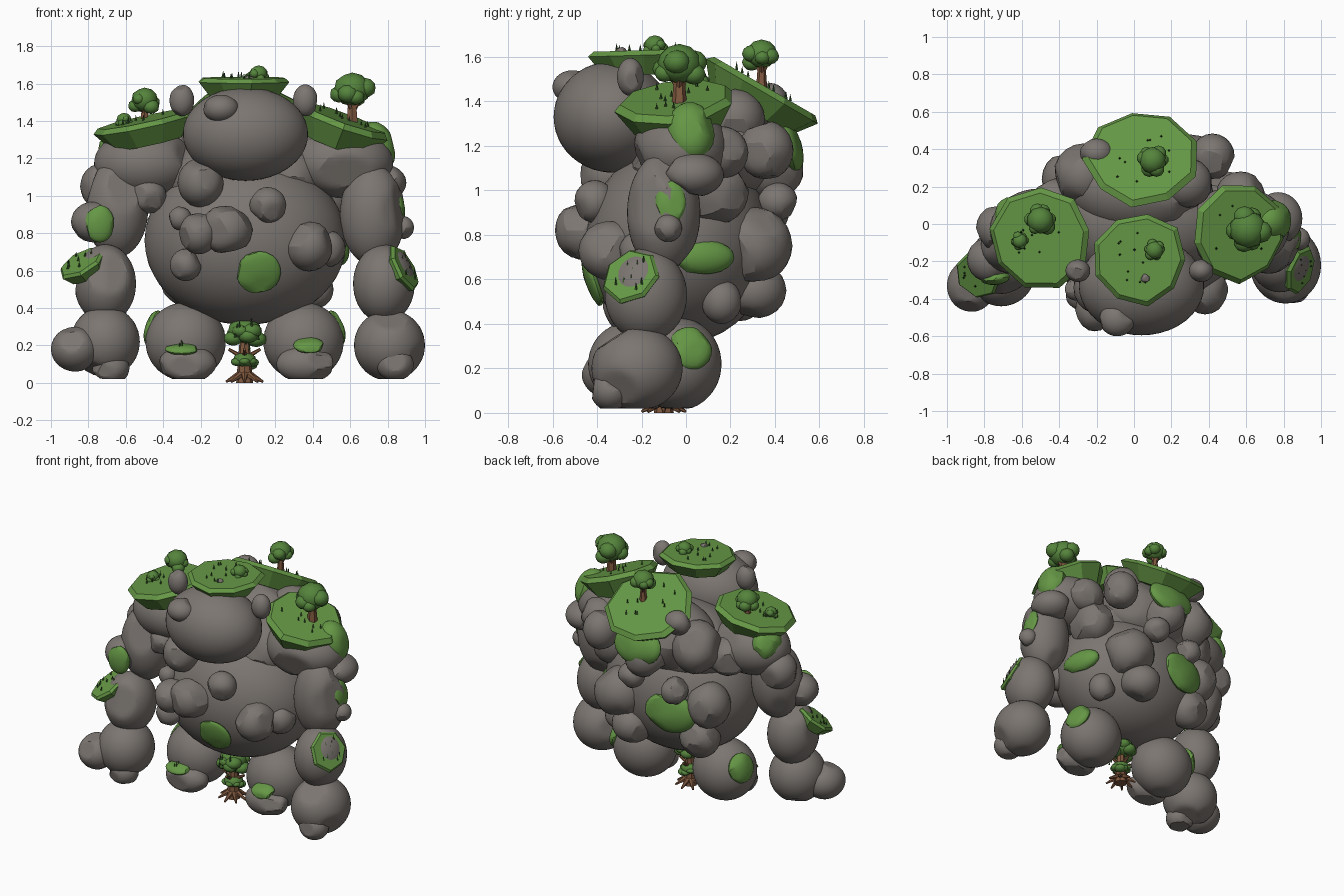
import bpy
import bmesh
import math
import random
from mathutils import Vector, Matrix

random.seed(7)
cube = bpy.data.objects.get("Cube")
if cube:
    bpy.data.objects.remove(cube, do_unlink=True)


def material(name, red, green, blue):
    mat = bpy.data.materials.new(name)
    mat.use_nodes = True
    colour = (red, green, blue, 1)
    mat.diffuse_color = colour
    mat.node_tree.nodes["Principled BSDF"].inputs["Base Color"].default_value = colour
    return mat


STONE = material("grey stone", .2, .18, .165)
MOSS = material("moss green", .13, .31, .06)
LEAF = material("leaf green", .09, .23, .045)
GRASS = material("dark grass", .04, .11, .025)
BARK = material("brown bark", .22, .1, .05)


def finish(name, bm, mat, angle=35):
    bmesh.ops.recalc_face_normals(bm, faces=bm.faces)
    mesh = bpy.data.meshes.new(name)
    bm.to_mesh(mesh)
    bm.free()
    mesh.shade_smooth()
    mesh.set_sharp_from_angle(angle=math.radians(angle))
    mesh.materials.append(mat)
    obj = bpy.data.objects.new(name, mesh)
    bpy.context.collection.objects.link(obj)


def facing(normal):
    return Vector(normal).to_track_quat('Z', 'Y').to_matrix().to_4x4()


def random_direction():
    return Vector([random.gauss(0, 1) for axis in range(3)]).normalized()


def boulder(name, loc, size, chips=0, mat=STONE, normal=(0, 0, 1), detail=4):
    """Ellipsoid with a few flat chipped faces, levelled off at the ground."""
    bm = bmesh.new()
    bmesh.ops.create_icosphere(bm, subdivisions=detail, radius=1)
    for chip in range(chips):
        direction, depth = random_direction(), random.uniform(.84, .94)
        for v in bm.verts:
            v.co -= direction * max(0, v.co.dot(direction) - depth)
    place = Matrix.Translation(loc) @ facing(normal) @ Matrix.Diagonal((*size, 1))
    bm.transform(place)
    for v in bm.verts:
        v.co.z = max(v.co.z, .02)
    finish(name, bm, mat, 22)


def rock(name, x, y, z, radius):
    size = [radius * random.uniform(.95, 1.12) for axis in range(3)]
    boulder(name, (x, y, z), size, chips=7, detail=3)


def moss_patch(name, loc, normal, width, height, depth=.03):
    boulder(name, loc, (width, height, depth), 7, MOSS, normal, 3)


def cone(bm, start, end, r_start, r_end, sides=6):
    start, end = Vector(start), Vector(end)
    place = Matrix.Translation((start + end) / 2) @ facing(end - start)
    bmesh.ops.create_cone(bm, cap_ends=True, segments=sides, radius1=r_start,
                          radius2=r_end, depth=(end - start).length, matrix=place)


def grass(name, loc, normal, spread, count):
    bm = bmesh.new()
    for blade in range(count):
        turn, reach = random.uniform(0, math.tau), spread * random.random() ** .5
        foot = Vector((math.cos(turn), math.sin(turn), 0)) * reach
        foot = Vector(loc) + facing(normal) @ foot
        cone(bm, foot, foot + Vector((0, 0, random.uniform(.025, .04))), .007, 0, 4)
    finish(name, bm, GRASS)


def moss_shelf(name, loc, normal, radius, depth, sides=9):
    """Broad faceted cap: nearly flat top, irregular rim, tapering underside."""
    bm = bmesh.new()
    wobble = [random.uniform(.95, 1.06) for side in range(sides)]
    rings = []
    for scale, drop in ((.9, 0), (1, .2), (.72, 1)):
        ring = []
        for i, w in enumerate(wobble):
            turn = math.tau * i / sides
            reach = radius * scale * w
            ring.append(bm.verts.new((reach * math.cos(turn), reach * math.sin(turn), -drop * depth)))
        rings.append(ring)
    for upper, lower in zip(rings, rings[1:]):
        for i in range(sides):
            j = (i + 1) % sides
            bm.faces.new((upper[i], upper[j], lower[j], lower[i]))
    bm.faces.new(rings[0])
    bm.faces.new(rings[-1])
    bm.transform(Matrix.Translation(loc) @ facing(normal))
    finish(name, bm, MOSS, 15)


def leaf_cluster(bm, centre, radius, flat=.9, lobes=6):
    parts = [(Vector(centre) + Vector((0, 0, radius * .15)), radius * .8)]
    for i in range(lobes):
        turn = math.tau * i / lobes + random.uniform(-.3, .3)
        offset = Vector((math.cos(turn), math.sin(turn), random.uniform(-.6, .5) * flat))
        parts.append((Vector(centre) + offset * radius * .55, radius * random.uniform(.36, .5)))
    for spot, size in parts:
        place = Matrix.Translation(spot) @ Matrix.Diagonal((size, size, size * flat, 1))
        bmesh.ops.create_icosphere(bm, subdivisions=2, radius=1, matrix=place)


def tree(name, base, height, radius):
    crown = Vector(base) + Vector((0, 0, height))
    bm = bmesh.new()
    cone(bm, base, crown, radius * .28, radius * .16)
    for i in range(3):
        turn = math.tau * i / 3
        side = Vector((math.cos(turn), math.sin(turn), 0)) * radius * .5
        cone(bm, Vector(base) + Vector((0, 0, height * .4)), crown + side, radius * .12, radius * .08)
    finish(name + "_trunk", bm, BARK)
    bm = bmesh.new()
    leaf_cluster(bm, crown, radius)
    finish(name + "_leaves", bm, LEAF)


# Torso and head
boulder("belly", (.04, -.03, .76), (.54, .42, .45))
boulder("chest", (.03, .02, 1.1), (.46, .32, .27), 6)
boulder("upper_back", (.04, .18, 1.2), (.38, .24, .25), 8)
boulder("head", (.04, -.33, 1.33), (.335, .265, .25))
boulder("nose", (-.09, -.51, 1.465), (.095, .09, .075), 3)
for side in (1, -1):
    boulder("ear", (.03 + side * .33, -.25, 1.51), (.066, .06, .085), 3)

# Legs and feet
for side in (1, -1):
    x = .035 + side * .315
    boulder("leg", (x, -.04, .22), (.215, .2, .21))
    boulder("foot", (x + .01, -.19, .1), (.155, .1, .1), 8)
    moss_patch("outer_leg_moss", (x + side * .17, .02, .29), (side, .25, .3), .1, .1, .045)

# Left arm
boulder("left_shoulder", (.55, -.02, 1.18), (.28, .22, .19), 3)
boulder("left_upper_arm", (.72, -.1, .9), (.175, .165, .27), 4)
boulder("left_forearm", (.78, -.18, .53), (.165, .185, .21))
boulder("left_fist", (.81, -.22, .2), (.19, .205, .19), 3)
boulder("left_knuckle", (.84, -.34, .1), (.1, .09, .09), 7)
rock("left_elbow_rock", .88, -.08, .83, .06)
boulder("left_arm_rock", (.77, .03, 1.07), (.13, .14, .1), 6)

# Right arm
boulder("right_shoulder", (-.5, -.03, 1.17), (.27, .22, .19), 3)
boulder("right_upper_arm", (-.65, -.1, .93), (.17, .165, .26), 4)
boulder("right_forearm", (-.71, -.2, .53), (.165, .18, .21), 4)
boulder("right_fist", (-.71, -.25, .22), (.185, .19, .19), 3)
boulder("right_knuckle", (-.87, -.33, .18), (.13, .14, .12), 6)
rock("right_thumb", -.68, -.32, .08, .09)
rock("right_elbow_rock", -.77, -.19, .86, .115)
rock("right_arm_rock", -.72, -.02, 1.05, .12)

# Loose stones on the front
for spot in ((-.06, -.46, .82, .13), (-.21, -.46, .8, .11), (.16, -.41, .95, .095),
             (.38, -.34, .73, .13), (-.28, -.38, .63, .085), (-.2, -.34, 1.07, .125),
             (-.31, -.35, .88, .06), (-.48, -.15, 1.0, .1), (.48, -.2, .72, .1)):
    rock("front_rock", *spot)

# Stones on the back and flanks
for spot in ((.42, .36, 1.18, .12), (.28, .22, 1.32, .14), (-.2, .38, 1.4, .08),
             (-.27, .26, 1.2, .17), (.05, .38, 1.1, .14), (.3, .31, .75, .16),
             (.14, .41, .95, .09), (.2, .31, .55, .13), (-.17, .37, .9, .09)):
    rock("back_rock", *spot)
for spot in ((-.35, .24, .8, .15), (-.28, .24, .55, .13), (.48, .12, 1.0, .15),
             (.57, .16, 1.17, .12), (-.42, .1, 1.12, .14), (.42, .16, .5, .09)):
    rock("flank_rock", *spot)

# Moss shelves with grass
shelves = {
    "head": ((.03, -.19, 1.63), (0, -.03, 1), .25, .11),
    "left_shoulder": ((.57, -.05, 1.415), (.36, -.12, 1), .265, .15),
    "right_shoulder": ((-.5, -.08, 1.41), (-.22, -.08, 1), .275, .13),
    "back": ((.04, .36, 1.465), (0, .58, 1), .3, .13),
}
for name, (loc, normal, radius, depth) in shelves.items():
    moss_shelf(name + "_moss", loc, normal, radius, depth)
    grass(name + "_grass", loc, normal, radius * .6, 10)
rock("head_pebble", .06, -.29, 1.62, .025)

# Moss on the forearms
for side, loc, normal in ((1, (.9, -.25, .62), (.9, -.35, .5)),
                          (-1, (-.84, -.28, .65), (-.45, -.4, .8))):
    moss_shelf("forearm_moss", loc, normal, .135, .08, 7)
    grass("forearm_grass", loc, normal, .09, 9)

# Thin moss patches
moss_patch("belly_moss", (.11, -.42, .59), (.1, -1, -.35), .12, .12)
moss_patch("left_flank_moss", (.53, .07, .7), (1, .2, 0), .15, .08, .06)
moss_patch("left_shoulder_side_moss", (.74, .02, 1.26), (1, .2, .3), .11, .14, .1)
moss_patch("right_shoulder_side_moss", (-.67, .04, 1.24), (-1, .3, .3), .11, .11, .08)
moss_patch("left_arm_moss", (.86, -.07, .95), (1, 0, .2), .07, .1)
moss_patch("right_elbow_moss", (-.74, -.29, .85), (.1, -1, 0), .08, .1, .035)
moss_patch("upper_back_moss", (.06, .46, 1.2), (0, 1, .3), .18, .13, .06)
moss_patch("lower_back_moss", (-.13, .36, .73), (-.2, 1, 0), .18, .14, .06)
moss_patch("left_foot_moss", (.38, -.26, .2), (0, -.7, 1), .085, .06)
moss_patch("right_foot_moss", (-.3, -.25, .18), (0, -.4, 1), .09, .06, .025)
grass("foot_grass", (-.3, -.25, .19), (0, 0, 1), .05, 6)

# Trees growing on the moss
tree("left_shoulder_tree", (.61, -.03, 1.38), .17, .125)
tree("right_shoulder_tree", (-.5, .02, 1.39), .11, .09)
tree("right_shoulder_bush", (-.61, -.09, 1.37), .03, .05)
tree("head_bush", (.11, -.14, 1.61), .035, .06)
tree("back_tree", (.1, .34, 1.46), .14, .09)

# Old tree between the legs
bm = bmesh.new()
foot = Vector((.035, -.1, 0))
cone(bm, foot, foot + Vector((0, 0, .28)), .045, .022, 8)
for i in range(8):
    turn = math.tau * i / 8
    out = Vector((math.cos(turn), math.sin(turn), 0))
    cone(bm, foot + Vector((0, 0, .06)), foot + out * .1 + Vector((0, 0, .005)), .024, .006)
    if i % 2 == 0:
        cone(bm, foot + Vector((0, 0, .13)), foot + out * .085 + Vector((0, 0, .18)), .014, .008)
finish("old_tree_trunk", bm, BARK)
bm = bmesh.new()
leaf_cluster(bm, foot + Vector((0, 0, .26)), .115, .75, 9)
leaf_cluster(bm, foot + Vector((0, 0, .11)), .08, .65, 8)
finish("old_tree_leaves", bm, LEAF)
grass("old_tree_leaf_tips", foot + Vector((0, -.09, .25)), (0, -1, 0), .08, 12)
